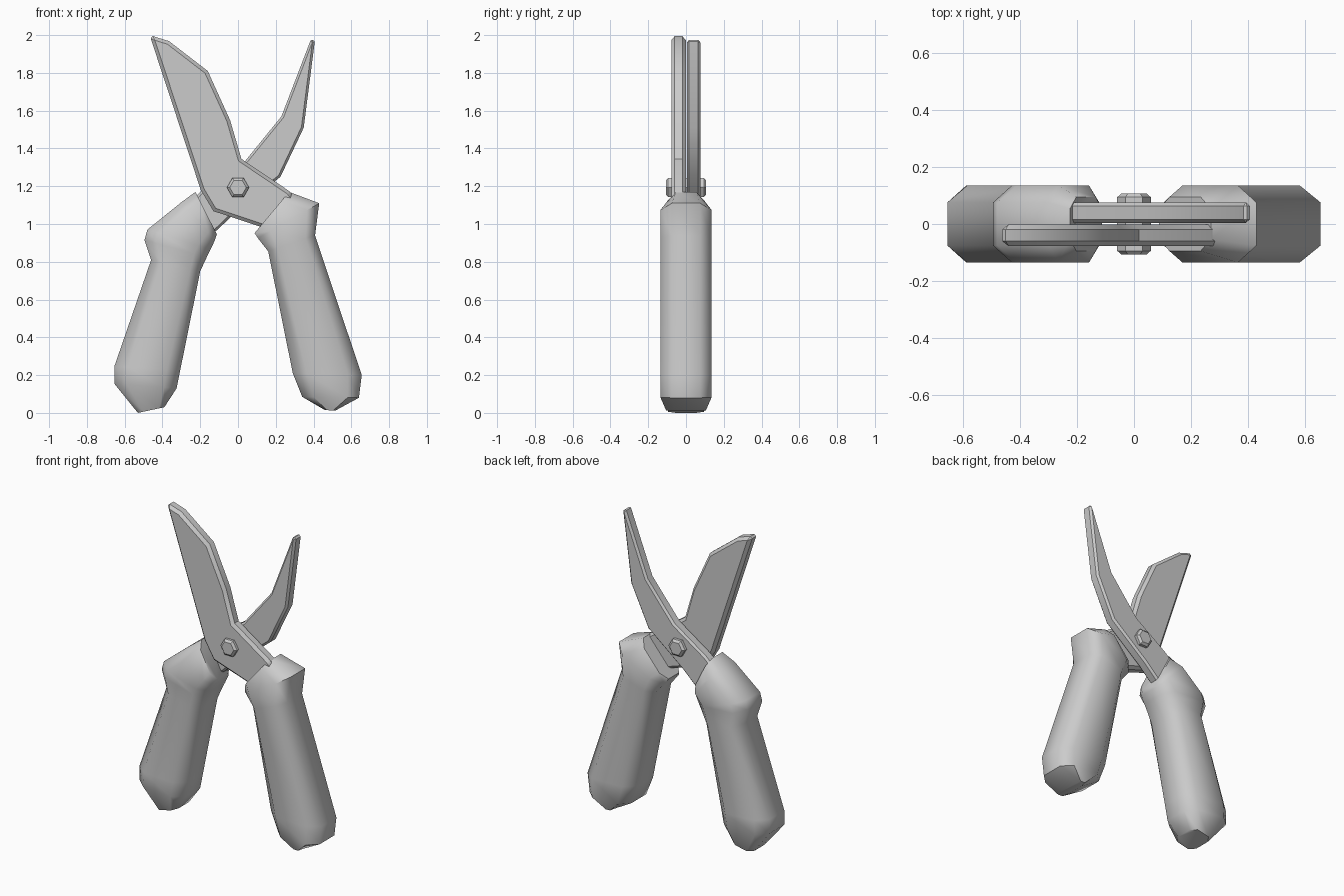
import bpy, bmesh
from math import radians, pi

if "Cube" in bpy.data.objects:
    bpy.data.objects.remove(bpy.data.objects["Cube"])


def finish(name, bm, bevel=0.0, angle=40):
    bmesh.ops.recalc_face_normals(bm, faces=bm.faces)
    mesh = bpy.data.meshes.new(name)
    bm.to_mesh(mesh)
    bm.free()
    obj = bpy.data.objects.new(name, mesh)
    bpy.context.collection.objects.link(obj)
    bpy.ops.object.select_all(action='DESELECT')
    bpy.context.view_layer.objects.active = obj
    obj.select_set(True)
    if bevel:
        mod = obj.modifiers.new("edge_bevel", 'BEVEL')
        mod.width = bevel
        mod.segments = 1
        mod.limit_method = 'ANGLE'
        mod.angle_limit = radians(75)
        bpy.ops.object.modifier_apply(modifier=mod.name)
    bpy.ops.object.shade_smooth_by_angle(angle=radians(angle))
    return obj


def plate(name, outline, y0, y1, bevel):
    """Flat blade: outline in x/z, extruded along y."""
    bm = bmesh.new()
    face = bm.faces.new([bm.verts.new((x, y0, z)) for x, z in outline])
    ext = bmesh.ops.extrude_face_region(bm, geom=[face])
    verts = [v for v in ext["geom"] if isinstance(v, bmesh.types.BMVert)]
    bmesh.ops.translate(bm, verts=verts, vec=(0, y1 - y0, 0))
    return finish(name, bm, bevel, 35)


def grip(name, sections):
    """Loft of octagons; each section is left x/z, right x/z, half depth."""
    bm = bmesh.new()
    rings = []
    for lx, lz, rx, rz, d in sections:
        c = 0.2
        profile = [(0, -.56), (c, -1), (1 - c, -1), (1, -.56),
                   (1, .56), (1 - c, 1), (c, 1), (0, .56)]
        rings.append([bm.verts.new((lx + (rx - lx) * t, d * s, lz + (rz - lz) * t))
                      for t, s in profile])
    for a, b in zip(rings, rings[1:]):
        for i in range(8):
            j = (i + 1) % 8
            bm.faces.new((a[i], a[j], b[j], b[i]))
    bm.faces.new(rings[0])
    bm.faces.new(rings[-1])
    return finish(name, bm, 0, 50)


# Blades
plate("broad_blade", [
    (-0.468, 2.0), (-0.365, 1.968), (-0.16, 1.81), (-0.042, 1.55), (0.018, 1.345),
    (0.27, 1.175), (0.30, 1.14), (0.16, 0.965), (0.12, 0.985), (-0.13, 1.068),
    (-0.197, 1.18)], -0.078, -0.001, 0.018)
plate("hooked_blade", [
    (0.408, 1.978), (0.348, 1.51), (0.225, 1.25), (-0.03, 1.045), (-0.11, 0.968),
    (-0.15, 0.94), (-0.24, 1.13), (-0.19, 1.178), (0.035, 1.33), (0.23, 1.57),
    (0.384, 1.972)], 0.004, 0.076, 0.014)

# Handles
D = 0.135
grip("left_handle", [
    (-0.225, 1.17, -0.112, 0.945, 0.095),
    (-0.30, 1.115, -0.122, 0.915, D),
    (-0.48, 0.97, -0.145, 0.865, D),
    (-0.495, 0.915, -0.165, 0.825, D),
    (-0.46, 0.81, -0.20, 0.75, D),
    (-0.655, 0.245, -0.305, 0.23, D),
    (-0.655, 0.155, -0.325, 0.13, D),
    (-0.53, 0.0, -0.39, 0.03, 0.095)])
grip("right_handle", [
    (0.088, 0.952, 0.27, 1.17, 0.095),
    (0.105, 0.925, 0.43, 1.11, D),
    (0.16, 0.855, 0.408, 0.94, D),
    (0.29, 0.21, 0.655, 0.20, D),
    (0.34, 0.085, 0.64, 0.08, D),
    (0.46, 0.015, 0.515, 0.012, 0.105)])

# Pivot bolt with chamfered hexagonal heads
bm = bmesh.new()
bmesh.ops.create_cone(bm, cap_ends=True, segments=6, radius1=0.059,
                      radius2=0.059, depth=0.214)
bm.verts.ensure_lookup_table()
if abs(bm.verts[0].co.x) < 0.01:
    for v in bm.verts:
        v.co.x, v.co.y = v.co.y, v.co.x
for v in bm.verts:
    v.co = (v.co.x, v.co.z, v.co.y + 1.193)
finish("pivot_bolt", bm, 0.013, 30)
